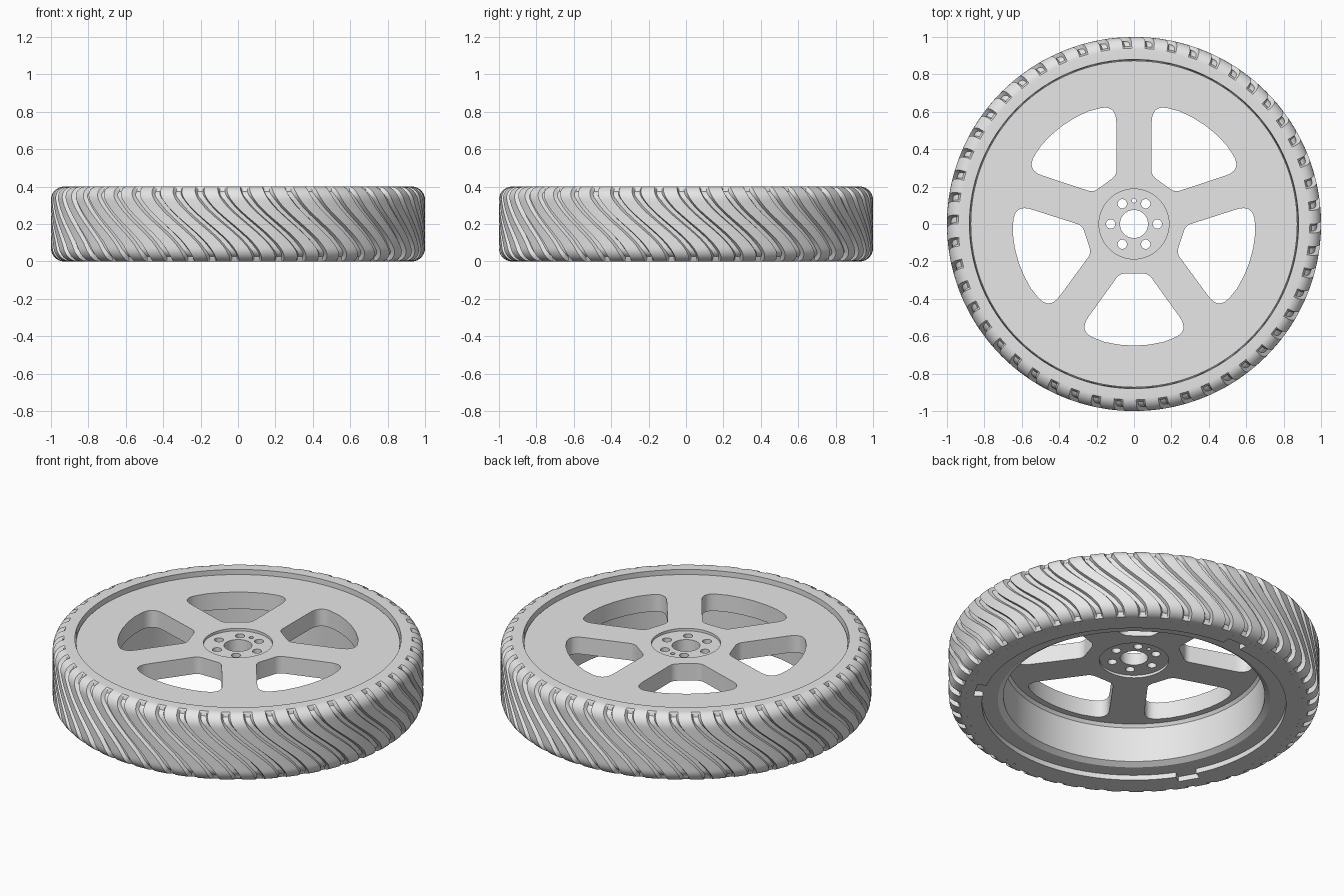
import bpy, bmesh
from math import sin, cos, pi, radians, tau
from mathutils import Vector

cube = bpy.data.objects.get("Cube")
if cube:
    bpy.data.objects.remove(cube, do_unlink=True)

grey = bpy.data.materials.new("plain_grey")
grey.use_nodes = True
grey.diffuse_color = (0.8, 0.8, 0.8, 1)
grey.node_tree.nodes["Principled BSDF"].inputs["Base Color"].default_value = (0.8, 0.8, 0.8, 1)


def activate(obj):
    bpy.ops.object.select_all(action='DESELECT')
    obj.select_set(True)
    bpy.context.view_layer.objects.active = obj


def finish(obj):
    obj.data.materials.clear()
    obj.data.materials.append(grey)
    activate(obj)
    bpy.ops.object.shade_smooth_by_angle(angle=radians(30))


def revolve(name, rows, columns, place):
    """Closed ring: place(row, column) gives angle, radius and height."""
    bm = bmesh.new()
    grid = []
    for col in columns:
        ring = []
        for row in rows:
            a, r, z = place(row, col)
            ring.append(bm.verts.new((r * cos(a), r * sin(a), z)))
        grid.append(ring)
    n, m = len(columns), len(rows)
    for i in range(n):
        for j in range(m):
            k, l = (i + 1) % n, (j + 1) % m
            bm.faces.new((grid[i][j], grid[k][j], grid[k][l], grid[i][l]))
    bmesh.ops.recalc_face_normals(bm, faces=bm.faces)
    mesh = bpy.data.meshes.new(name)
    bm.to_mesh(mesh)
    bm.free()
    obj = bpy.data.objects.new(name, mesh)
    bpy.context.collection.objects.link(obj)
    finish(obj)


def plate(name, outlines, bottom, top):
    """Flat plate: first outline is the edge, the others are holes."""
    curve = bpy.data.curves.new(name, 'CURVE')
    curve.dimensions = '2D'
    curve.fill_mode = 'BOTH'
    curve.extrude = (top - bottom) / 2
    for pts in outlines:
        spline = curve.splines.new('POLY')
        spline.points.add(len(pts) - 1)
        for p, co in zip(spline.points, pts):
            p.co = (co[0], co[1], 0, 1)
        spline.use_cyclic_u = True
    obj = bpy.data.objects.new(name, curve)
    obj.location.z = (top + bottom) / 2
    bpy.context.collection.objects.link(obj)
    activate(obj)
    bpy.ops.object.convert(target='MESH')
    finish(bpy.context.view_layer.objects.active)


def polar(r, a):
    return Vector((r * cos(a), r * sin(a)))


def circle(r, n, centre=Vector((0, 0))):
    return [centre + polar(r, tau * i / n) for i in range(n)]


def rounded(corners):
    """Soften each (point, trim length) corner of an outline."""
    out = []
    for i, (p, trim) in enumerate(corners):
        if not trim:
            out.append(p)
            continue
        a = p + (corners[i - 1][0] - p).normalized() * trim
        b = p + (corners[(i + 1) % len(corners)][0] - p).normalized() * trim
        for k in range(9):
            t = k / 8
            out.append(a * (1 - t) ** 2 + p * 2 * t * (1 - t) + b * t * t)
    return out


# Tyre with curved tread grooves
SHOULDER, PITCHES, SWEEP, DEPTH = 0.07, 50, 0.32, 0.022
rows = [(0.88, 0.4, 0, 1, 0)]
arc = [0, 8, 15, 24, 36, 50, 64, 78, 90]
for deg in arc:
    s, c = sin(radians(deg)), cos(radians(deg))
    fade = min(1, max(0, (deg - 8) / 16))
    rows.append((0.93 + SHOULDER * s, 0.33 + SHOULDER * c, s, c, fade))
for k in range(1, 16):
    rows.append((1, 0.33 - 0.26 * k / 16, 1, 0, 1))
rows += [(r, 0.4 - z, nr, -nz, f) for r, z, nr, nz, f in reversed(rows[1:len(arc) + 1])]
rows += [(0.91, 0, 0, -1, 0), (0.91, 0.03, 0, 0, 0), (0.88, 0.06, 0, 0, 0)]

section = [(0, 0), (0.2, 0), (0.4, 0), (0.6, 0), (0.68, 1), (0.8, 1), (0.92, 1)]
tread = [((i + u) / PITCHES * tau, d) for i in range(PITCHES) for u, d in section]


def place_tread(row, col):
    r, z, nr, nz, fade = row
    t = 1 - z / 0.4
    cut = DEPTH * fade * col[1]
    return col[0] + SWEEP * t * t * (3 - 2 * t), r - nr * cut, z - nz * cut


revolve("tyre", rows, tread, place_tread)

# Rim barrel behind the face
barrel = [(0.88, 0.03), (0.735, 0.03), (0.705, 0.05), (0.70, 0.255), (0.68, 0.28),
          (0.86, 0.29), (0.86, 0.345), (0.88, 0.345)]
revolve("rim_barrel", barrel, [tau * i / 128 for i in range(128)],
        lambda row, col: (col, row[0], row[1]))

# Bottom ring with three notches in its inner edge
inner = []
half = 0.07
for i in range(3):
    mid = pi / 2 + tau * i / 3
    inner += [polar(0.82, mid - half), polar(0.87, mid - half),
              polar(0.87, mid + half), polar(0.82, mid + half)]
    gap = tau / 3 - 2 * half
    inner += [polar(0.82, mid + half + gap * k / 32) for k in range(1, 32)]
plate("bottom_ring", [circle(0.91, 128), inner], 0, 0.031)

# Rim face with five spoke windows
windows = []
for i in range(5):
    mid = -pi / 2 + tau * i / 5
    side = Vector((0.301, -0.576))
    hub_side = Vector((0.077, -0.265))
    flip = Vector((-1, 1))
    outline = [(hub_side * flip, 0.03), (side * flip, 0.1)]
    outline += [(polar(0.65, radians(-90 + d)), 0) for d in (-14, -7, 0, 7, 14)]
    outline += [(side, 0.1), (hub_side, 0.03)]
    a = mid + pi / 2
    windows.append([Vector((p.x * cos(a) - p.y * sin(a), p.x * sin(a) + p.y * cos(a)))
                    for p in rounded(outline)])
plate("rim_face", [circle(0.873, 128), circle(0.187, 64)] + windows, 0.272, 0.373)

# Hub plate with centre bore, bolt holes and locating hole
holes = [circle(0.075, 48), circle(0.012, 16, polar(0.125, pi / 2))]
holes += [circle(0.025, 24, polar(0.125, tau * i / 6)) for i in range(6)]
plate("hub_plate", [circle(0.195, 64)] + holes, 0.287, 0.358)
